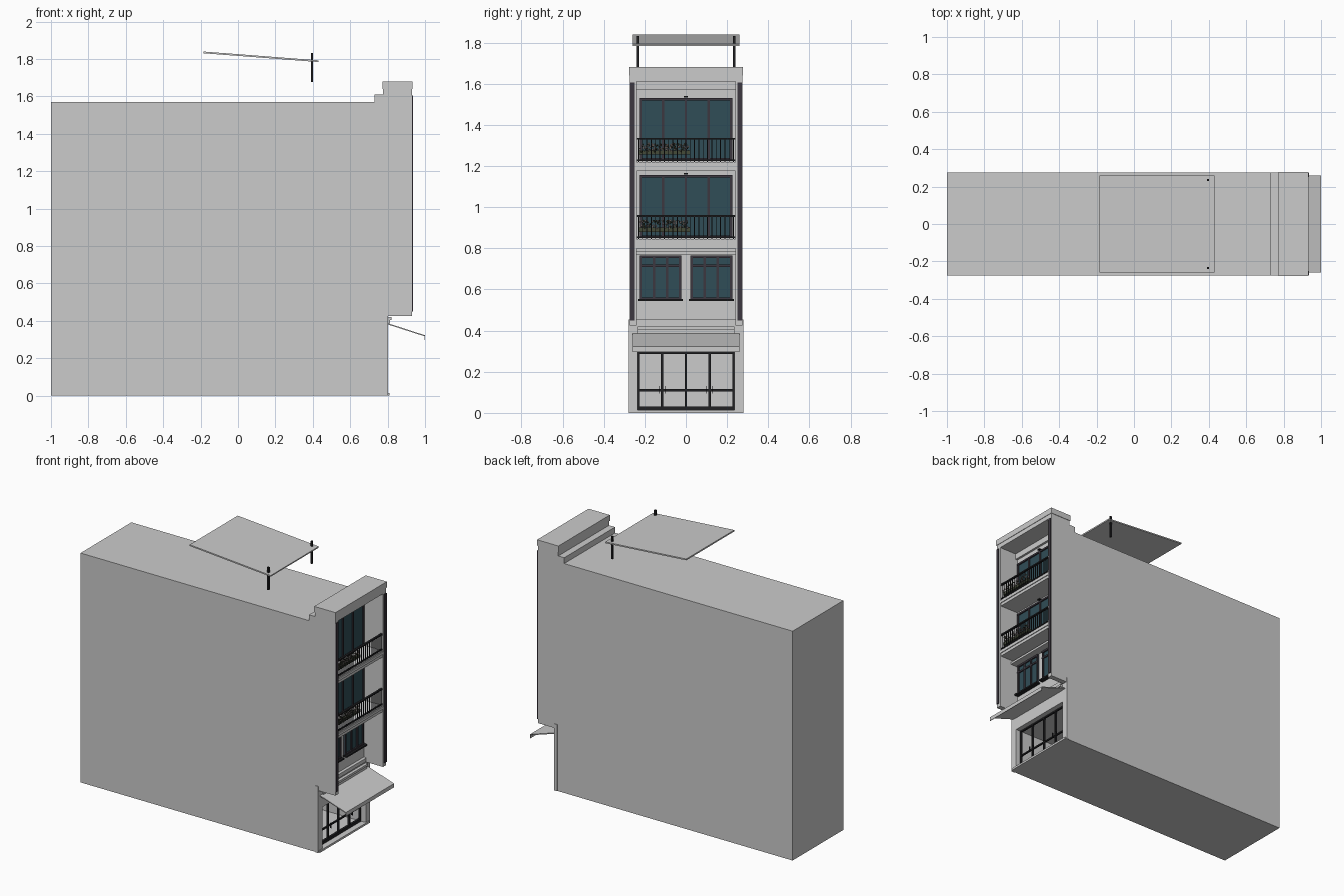
import bpy, bmesh, math, random
from mathutils import Matrix, Vector

random.seed(4)
if "Cube" in bpy.data.objects:
    bpy.data.objects.remove(bpy.data.objects["Cube"], do_unlink=True)


def material(name, r, g, b):
    m = bpy.data.materials.new(name)
    m.use_nodes = True
    m.diffuse_color = (r, g, b, 1)
    m.node_tree.nodes["Principled BSDF"].inputs["Base Color"].default_value = (r, g, b, 1)
    return m


PLASTER = material("pale grey plaster", 0.6, 0.6, 0.6)
GLASS = material("teal glass", 0.03, 0.075, 0.095)
FRAME = material("dark plum frame", 0.045, 0.038, 0.05)
METAL = material("black metal", 0.015, 0.015, 0.017)
BLOSSOM = material("pale blossom", 0.5, 0.42, 0.4)
LEAF = material("dark foliage", 0.06, 0.07, 0.04)


def finish(name, bm, mat):
    mesh = bpy.data.meshes.new(name)
    bmesh.ops.recalc_face_normals(bm, faces=bm.faces)
    bm.to_mesh(mesh)
    bm.free()
    mesh.materials.append(mat)
    ob = bpy.data.objects.new(name, mesh)
    bpy.context.collection.objects.link(ob)
    return ob


def boxes(name, mat, *spans):
    """One object from boxes given as (x0, x1, y0, y1, z0, z1)."""
    bm = bmesh.new()
    for x0, x1, y0, y1, z0, z1 in spans:
        place = Matrix.Translation(((x0 + x1) / 2, (y0 + y1) / 2, (z0 + z1) / 2))
        size = Matrix.Diagonal((x1 - x0, y1 - y0, z1 - z0, 1))
        bmesh.ops.create_cube(bm, size=1, matrix=place @ size)
    return finish(name, bm, mat)


def extrude_profile(name, mat, points, half):
    """Extrude an x-z outline across the width."""
    bm = bmesh.new()
    face = bm.faces.new([bm.verts.new((x, -half, z)) for x, z in points])
    new = bmesh.ops.extrude_face_region(bm, geom=[face])["geom"]
    verts = [v for v in new if isinstance(v, bmesh.types.BMVert)]
    bmesh.ops.translate(bm, verts=verts, vec=Vector((0, 2 * half, 0)))
    return finish(name, bm, mat)


# Main block with stepped roof edge and overhanging upper floors
WALL, FRONT, INNER = 0.785, 0.93, 0.24
block = extrude_profile("building_block", PLASTER, [
    (-1, 0), (0.8, 0), (0.8, 0.425), (FRONT, 0.425), (FRONT, 1.68), (0.775, 1.68),
    (0.775, 1.61), (0.73, 1.61), (0.73, 1.57), (-1, 1.57)], 0.275)

# Hollow out the balcony bay and the shop
cutters = [
    boxes("bay_cutter", PLASTER, (WALL, 1.1, -INNER, INNER, 0.455, 1.61)),
    boxes("bay_floor_cutter", PLASTER, (0.8, 1.1, -INNER, INNER, 0.35, 0.6)),
    boxes("shop_cutter", PLASTER, (0.45, 1.1, -0.235, 0.235, 0.012, 0.295))]
for c in cutters:
    mod = block.modifiers.new(c.name, 'BOOLEAN')
    mod.operation, mod.solver, mod.object = 'DIFFERENCE', 'EXACT', c
bpy.context.view_layer.update()
cut = bpy.data.meshes.new_from_object(block.evaluated_get(bpy.context.evaluated_depsgraph_get()))
block.modifiers.clear()
block.data = cut
for c in cutters:
    bpy.data.objects.remove(c, do_unlink=True)

# Cornice, entrance surround and stepped trims
boxes("parapet_cornice", PLASTER, (0.772, 0.933, -0.278, 0.278, 1.64, 1.68))
boxes("entrance_piers", PLASTER, *[
    (0.78, 0.803, min(s * 0.235, s * 0.279), max(s * 0.235, s * 0.279), 0, 0.455) for s in (-1, 1)])
boxes("entrance_trims", PLASTER,
      (0.8, 0.812, -0.235, 0.235, 0.385, 0.405), (0.8, 0.82, -0.235, 0.235, 0.405, 0.42),
      (0.8, 0.806, -0.235, 0.235, 0.43, 0.455))
boxes("door_step", PLASTER, (0.79, 0.81, -0.27, 0.27, 0, 0.014))
boxes("bay_head_trim", PLASTER, (WALL, 0.8, -INNER, INNER, 1.57, 1.61))

# Dark strips on the column faces
boxes("column_strips", FRAME, *[
    (FRONT, 0.936, s * 0.262 - 0.011, s * 0.262 + 0.011, 0.45, 1.605) for s in (-1, 1)])


def window(name, y0, y1, z0, z1, panes, transom=None):
    """Glass plate with an outer frame and evenly spaced mullions."""
    t, out = 0.006, 0.8
    boxes(name + "_glass", GLASS, (WALL - 0.002, WALL + 0.006, y0, y1, z0, z1))
    bars = [(WALL, out, y0, y1, z0, z0 + 2 * t), (WALL, out, y0, y1, z1 - 2 * t, z1)]
    for i in range(panes + 1):
        y = y0 + t + (y1 - y0 - 2 * t) * i / panes
        bars.append((WALL, out - 0.002, y - t, y + t, z0, z1))
    if transom:
        bars.append((WALL, out - 0.001, y0, y1, transom - t, transom + t))
    boxes(name + "_frame", FRAME, *bars)


# First floor windows, sills and hood
for side, y0, y1 in (("right", -0.225, -0.022), ("left", 0.022, 0.225)):
    window("first_floor_" + side + "_window", y0, y1, 0.55, 0.765, 3, 0.715)
    boxes(side + "_window_sill", METAL, (WALL, 0.815, y0 - 0.008, y1 + 0.008, 0.543, 0.553))
boxes("window_hood", PLASTER, (WALL, 0.84, -INNER, INNER, 0.77, 0.785))


def blossoms(name, mat, count, z):
    bm = bmesh.new()
    for _ in range(count):
        spot = Vector((random.uniform(0.885, 0.92), random.uniform(-0.225, 0.015),
                       z + random.uniform(0.05, 0.09)))
        bmesh.ops.create_icosphere(bm, subdivisions=1, radius=random.uniform(0.003, 0.006),
                                   matrix=Matrix.Translation(spot))
    finish(name, bm, mat)


# Two balcony floors: slab, glazing, railing, lamp and flowers
for floor, z in (("second_floor", 0.845), ("third_floor", 1.22)):
    boxes(floor + "_slab", PLASTER, (WALL, 0.925, -INNER, INNER, z - 0.045, z),
          (WALL, 0.93, -INNER, INNER, z - 0.025, z - 0.008))
    window(floor + "_window", -0.227, 0.227, z + 0.006, z + 0.31, 4)
    boxes(floor + "_wall_lamp", METAL, (WALL, 0.81, -0.01, 0.01, z + 0.314, z + 0.32))
    rail = [(0.914, 0.928, -INNER, INNER, z + 0.108, z + 0.117),
            (0.917, 0.925, -INNER, INNER, z + 0.004, z + 0.012)]
    for i in range(23):
        y = -0.231 + 0.021 * i
        rail.append((0.919, 0.923, y - 0.002, y + 0.002, z, z + 0.11))
    boxes(floor + "_railing", METAL, *rail)
    boxes(floor + "_planter", LEAF, (0.885, 0.912, -0.23, 0.02, z + 0.035, z + 0.055))
    blossoms(floor + "_foliage", LEAF, 70, z)
    blossoms(floor + "_flowers", BLOSSOM, 90, z)

# Shop front doors
bars = [(0.752, 0.768, -0.235, 0.235, 0.012, 0.032), (0.754, 0.766, -0.235, 0.235, 0.286, 0.295),
        (0.755, 0.765, -0.235, 0.235, 0.105, 0.115)]
for i in range(5):
    y = (i - 2) * 0.1155
    bars.append((0.753, 0.767, y - 0.005, y + 0.005, 0.012, 0.295))
boxes("shop_door_frame", METAL, *bars)
boxes("shop_door_handles", METAL, *[
    (0.767, 0.778, y - 0.002, y + 0.002, 0.095, 0.13) for y in (-0.13, -0.101, 0.101, 0.13)])

# Sloping awning with a front lip
extrude_profile("entrance_awning", PLASTER, [
    (0.8, 0.388), (1, 0.323), (1, 0.297), (0.996, 0.297), (0.996, 0.318), (0.8, 0.381)], 0.26)

# Tilted roof canopy and its posts
extrude_profile("roof_canopy", PLASTER, [
    (-0.185, 1.831), (-0.184, 1.84), (0.43, 1.793), (0.429, 1.784)], 0.26)
boxes("canopy_posts", METAL, *[
    (0.389, 0.401, y - 0.006, y + 0.006, 1.677, 1.832) for y in (-0.235, 0.235)])
